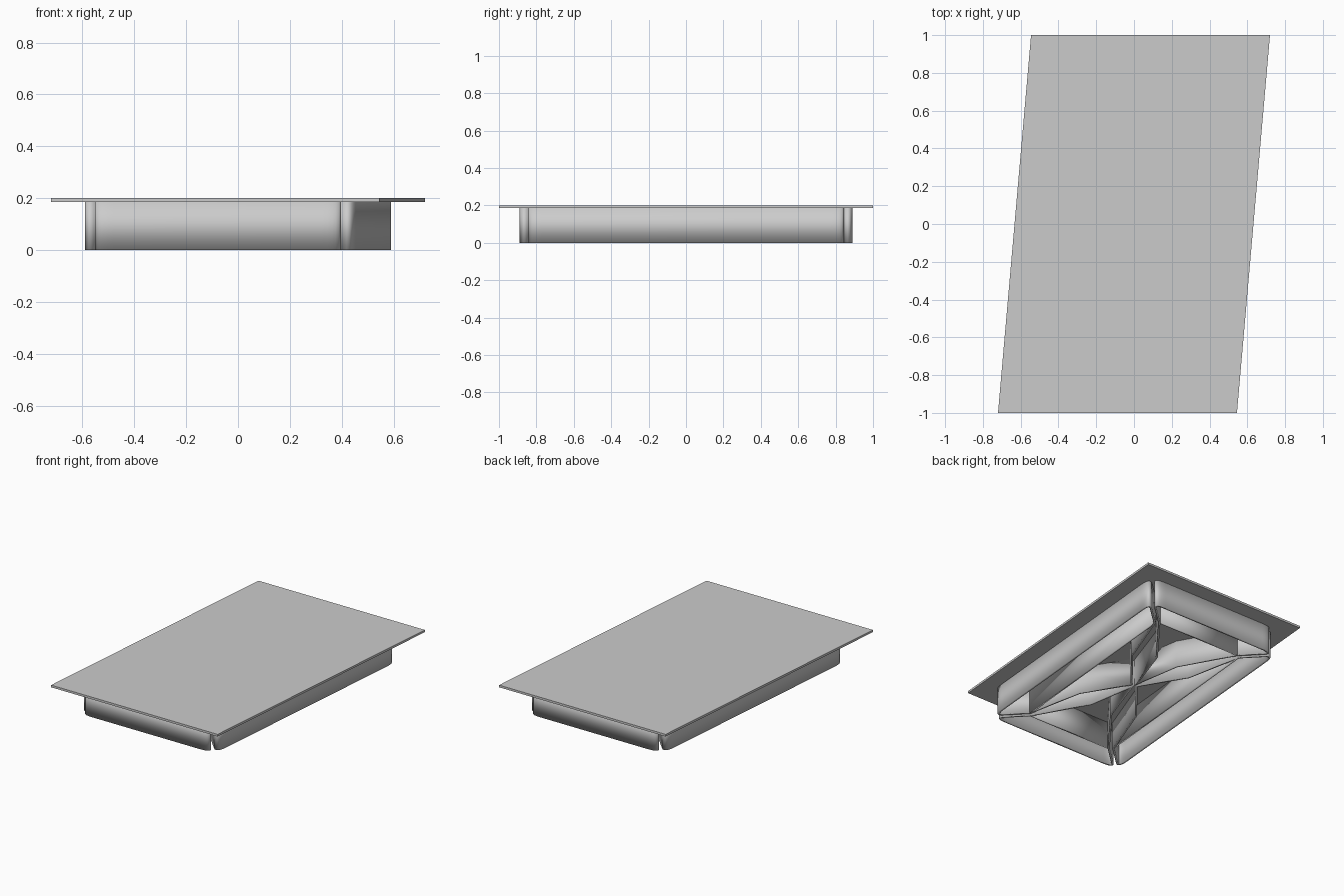
import bpy, bmesh
from mathutils import Vector

cube = bpy.data.objects.get("Cube")
if cube:
    bpy.data.objects.remove(cube)

grey = bpy.data.materials.new("plain_grey")
grey.use_nodes = True
grey.diffuse_color = (0.6, 0.6, 0.6, 1)
grey.node_tree.nodes["Principled BSDF"].inputs["Base Color"].default_value = (0.6, 0.6, 0.6, 1)

TOP = 0.2
PLATE = 0.185
WALL = 0.014
GAP = 0.022


def add_object(name, bm):
    mesh = bpy.data.meshes.new(name)
    bm.to_mesh(mesh)
    bm.free()
    mesh.materials.append(grey)
    obj = bpy.data.objects.new(name, mesh)
    bpy.context.collection.objects.link(obj)
    return obj


def wall(name, points, closed):
    """Thin upright wall along a plan path, from the ground to the plate."""
    bm = bmesh.new()
    low = [bm.verts.new((p.x, p.y, 0)) for p in points]
    high = [bm.verts.new((p.x, p.y, PLATE)) for p in points]
    n = len(points)
    for i in range(n if closed else n - 1):
        j = (i + 1) % n
        bm.faces.new((low[i], low[j], high[j], high[i]))
    obj = add_object(name, bm)
    solid = obj.modifiers.new("thickness", "SOLIDIFY")
    solid.thickness = WALL
    solid.offset = 0
    solid.use_even_offset = True
    bpy.context.view_layer.objects.active = obj
    obj.select_set(True)
    bpy.ops.object.shade_smooth_by_angle(angle=0.6)
    obj.select_set(False)


def bend(a, corner, b, steps=8):
    """Rounded corner from a to b."""
    ts = [i / steps for i in range(steps + 1)]
    return [a * (1 - t) ** 2 + corner * 2 * t * (1 - t) + b * t * t for t in ts]


# Slanted top plate
bm = bmesh.new()
face = bm.faces.new([bm.verts.new((x, y, PLATE)) for x, y in
                     ((-0.72, -1), (0.545, -1), (0.72, 1), (-0.545, 1))])
ext = bmesh.ops.extrude_face_region(bm, geom=[face])
bmesh.ops.translate(bm, vec=(0, 0, TOP - PLATE),
                    verts=[v for v in ext["geom"] if isinstance(v, bmesh.types.BMVert)])
bmesh.ops.recalc_face_normals(bm, faces=bm.faces)
add_object("top_plate", bm)

# Corners of the outer rim and of the inner ring, counter-clockwise
outer = [Vector(p) for p in ((-0.592, -0.883), (0.437, -0.883), (0.592, 0.883), (-0.437, 0.883))]
inner = [Vector(p) for p in ((-0.415, -0.72), (0.28, -0.72), (0.415, 0.72), (-0.28, 0.72))]
BULGE = 0.08

# Four cells: rounded outer wall, returns along the diagonals, bowed ribs, cross wall
for i, side in enumerate(("front", "right_hand", "back", "left_hand")):
    j = (i + 1) % 4
    along = (outer[j] - outer[i]).normalized()
    inward = Vector((-along.y, along.x))
    shift = along * GAP
    a, b = outer[i] + shift, outer[j] - shift
    c, d = inner[j] - shift, inner[i] + shift
    to_c, to_d = (c - b).normalized(), (d - a).normalized()

    # Rib middles bow into the cell
    def bow(p, sign):
        n = Vector((-p.y, p.x)).normalized() * sign
        return p * 0.46 + n * BULGE

    path = bend(a + to_d * 0.05, a, a + along * 0.09)
    path += bend(b - along * 0.09, b, b + to_c * 0.05)
    path += [c, bow(inner[j], -1), -inward * 0.02, bow(inner[i], 1), d]
    wall(side + "_cell_wall", path, True)
    wall(side + "_cross_wall", [d, c], False)
